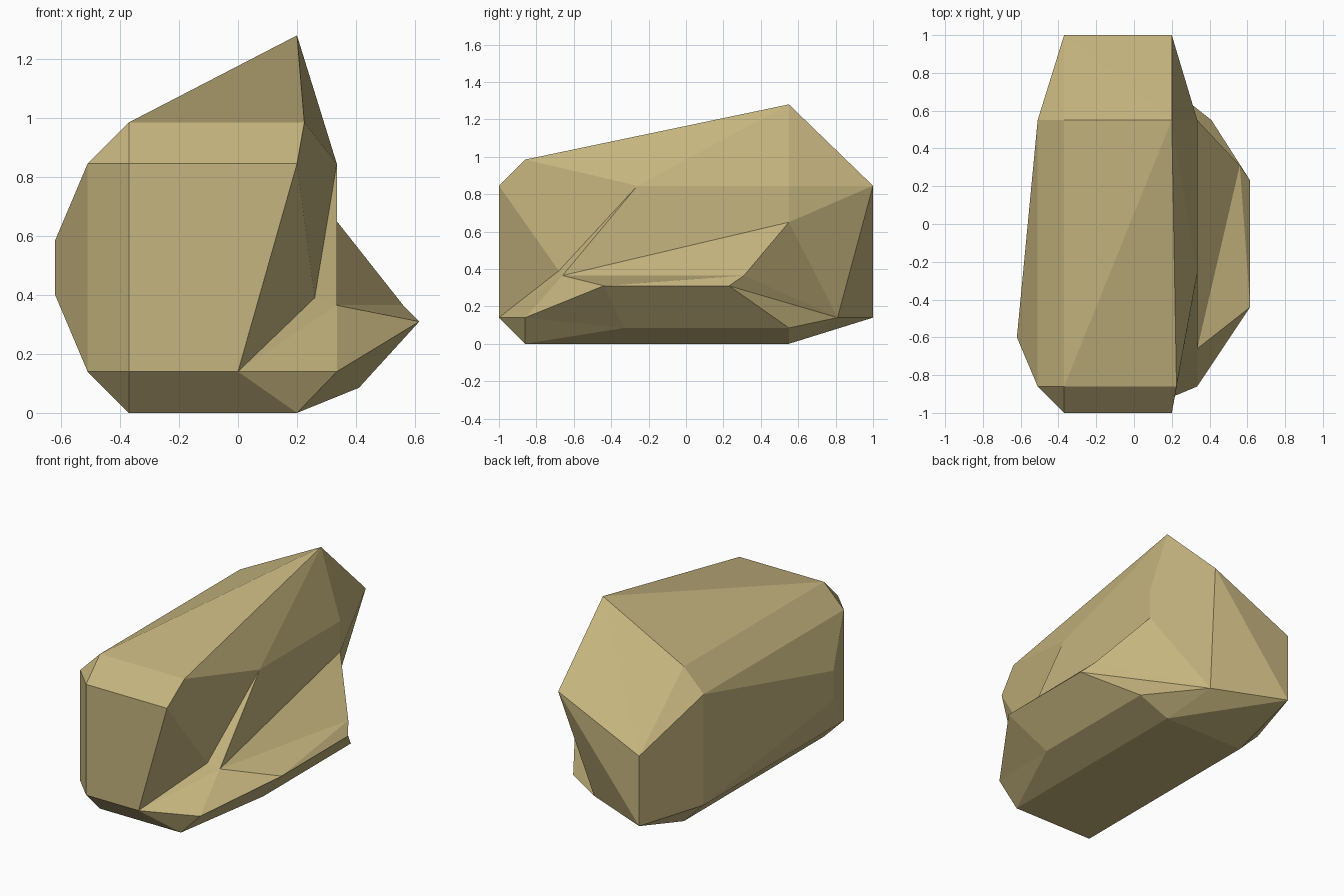
import bpy
import bmesh
from math import radians

if "Cube" in bpy.data.objects:
    bpy.data.objects.remove(bpy.data.objects["Cube"])

bm = bmesh.new()

# Convex left half: each pair of heights shares one (x, y) position
columns = [
    (-.37, -1, .14, .845), (-.37, 1, .14, .585),
    (-.51, -.86, .14, .845), (-.51, .55, .14, .845),
    (-.37, -.86, 0, .985), (-.37, .55, 0, .985),
    (-.62, -.6, .4, .585),
]
left = [bm.verts.new((x, y, z)) for x, y, lo, hi in columns for z in (lo, hi)]

# Rim where the convex half meets the broken right side
rim_points = {
    "f": (.2, -1, .845), "e": (0, -1, .14), "b": (.2, -.86, 0),
    "c": (.2, .55, 0), "h": (.08, .81, .14), "g": (.2, 1, .845),
    "z": (.2, .55, 1.28), "t": (.225, -.86, .985),
}
verts = {k: bm.verts.new(co) for k, co in rim_points.items()}
rim = set(verts.values())
bmesh.ops.convex_hull(bm, input=left + list(rim))

# Open the hull inside the rim
cap = [f for f in bm.faces if all(v in rim for v in f.verts)]
bmesh.ops.delete(bm, geom=cap, context='FACES')

# Right side: upper wall, notch and jutting ledge
side_points = {
    "a": (.335, -.86, .14), "k": (.41, -.33, .085), "l": (.41, .55, .085),
    "m": (.615, -.44, .31), "n": (.615, .23, .31), "p": (.335, -.66, .365),
    "q": (.56, .31, .365), "r": (.335, .55, .65), "s": (.335, .55, .845),
    "u": (.335, -.26, .845), "v": (.26, -.68, .39),
}
verts.update({k: bm.verts.new(co) for k, co in side_points.items()})
underside = "eab bak bklc clh amk mnlk"
back = "nlh nqh qrh rsg rgh gzs"
upper = "zsu zut tuf fuv fve vup pusr"
ledge = "evp epa apm pqm qnm prq"
for key in " ".join((underside, back, upper, ledge)).split():
    bm.faces.new([verts[c] for c in key])

# Merge coplanar triangles and face everything outward
bmesh.ops.dissolve_limit(bm, angle_limit=radians(1),
                         verts=bm.verts[:], edges=bm.edges[:])
bmesh.ops.recalc_face_normals(bm, faces=bm.faces[:])

mesh = bpy.data.meshes.new("rock")
bm.to_mesh(mesh)
bm.free()
rock = bpy.data.objects.new("rock", mesh)
bpy.context.collection.objects.link(rock)

# Sandy stone colour
stone = bpy.data.materials.new("sandstone")
stone.diffuse_color = (.56, .46, .21, 1)
stone.use_nodes = True
stone.node_tree.nodes["Principled BSDF"].inputs["Base Color"].default_value = stone.diffuse_color
mesh.materials.append(stone)
